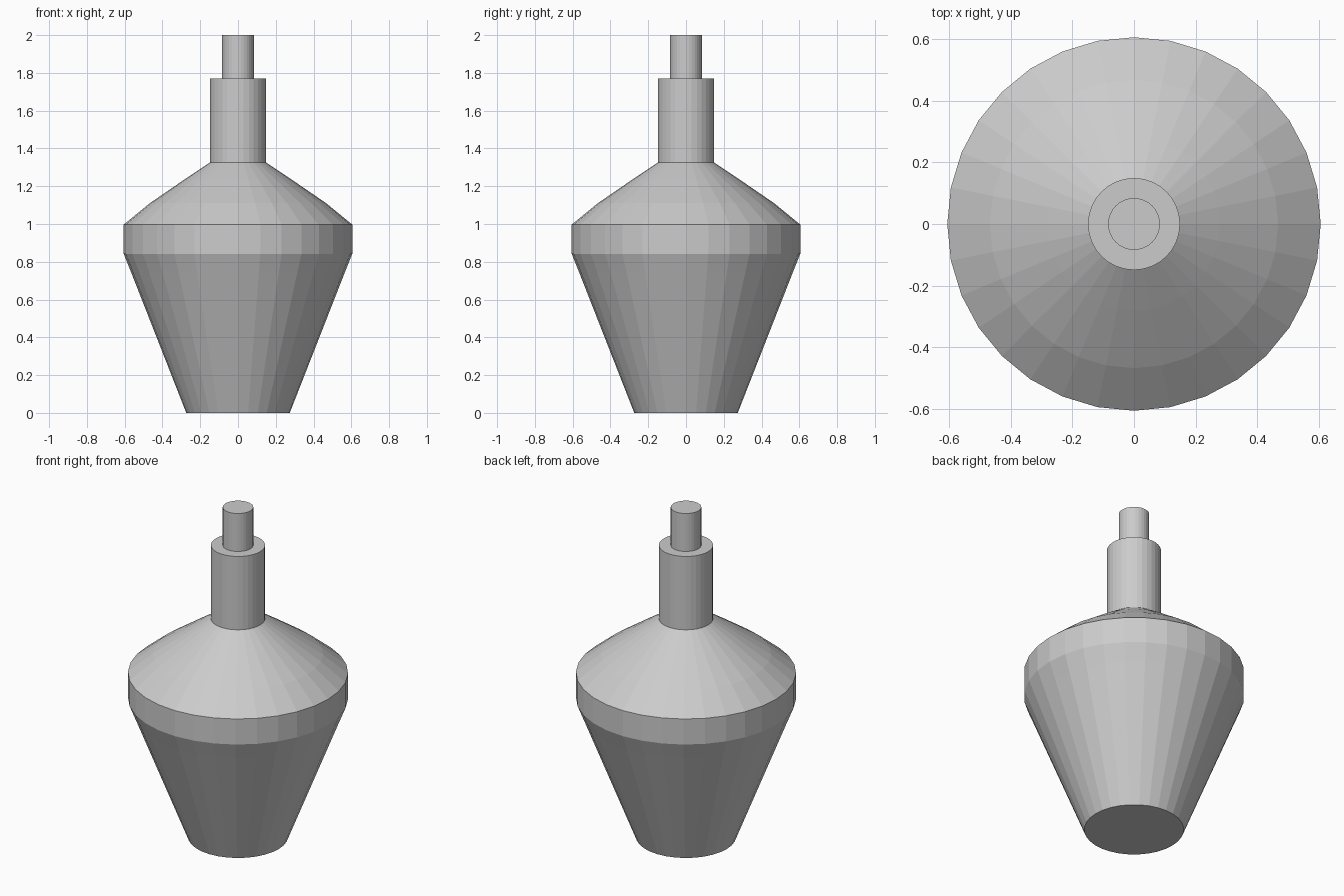
import bpy, bmesh
from math import cos, sin, tau

if "Cube" in bpy.data.objects:
    bpy.data.objects.remove(bpy.data.objects["Cube"])

SIDES = 32


def lathe(name, profile):
    """Closed, flat-shaded solid of revolution from (radius, z) points, bottom to top."""
    bm = bmesh.new()
    rings = [[bm.verts.new((r * cos(tau * i / SIDES), r * sin(tau * i / SIDES), z))
              for i in range(SIDES)] for r, z in profile]
    for low, high in zip(rings, rings[1:]):
        for i in range(SIDES):
            j = (i + 1) % SIDES
            bm.faces.new((low[i], low[j], high[j], high[i]))
    bm.faces.new(rings[0][::-1])
    bm.faces.new(rings[-1])
    mesh = bpy.data.meshes.new(name)
    bm.to_mesh(mesh)
    bm.free()
    obj = bpy.data.objects.new(name, mesh)
    bpy.context.collection.objects.link(obj)
    return obj


# Tapered body with upright band and sloping shoulder
lathe("body", [(0.274, 0), (0.565, 0.742), (0.605, 0.842), (0.605, 0.997),
               (0.467, 1.11), (0.28, 1.238), (0.149, 1.325)])

# Stepped neck and narrow tip
lathe("neck", [(0.149, 1.325), (0.149, 1.77), (0.084, 1.77), (0.084, 2.0)])
